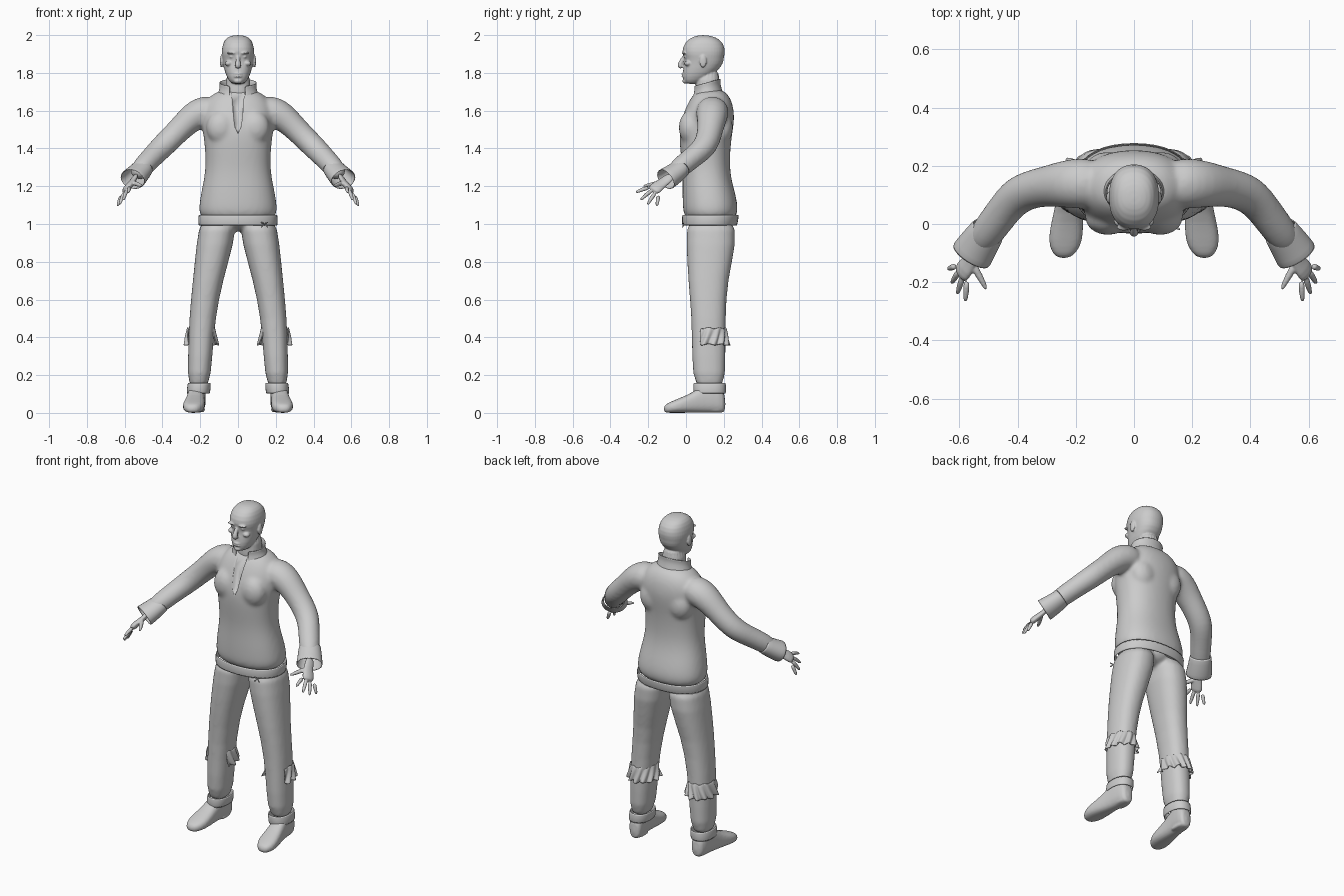
import bpy, bmesh
from math import sin, cos, pi, copysign, radians
from mathutils import Vector, Matrix

if "Cube" in bpy.data.objects:
    bpy.data.objects.remove(bpy.data.objects["Cube"])

GREY = (0.6, 0.6, 0.6, 1)
material = bpy.data.materials.new("plain grey")
material.use_nodes = True
material.diffuse_color = GREY
material.node_tree.nodes["Principled BSDF"].inputs["Base Color"].default_value = GREY
SIDES = {"left": 1, "right": -1}
UP = Vector((0, 0, 1))


def ring(center, across, along, power=2, count=20):
    """Superellipse ring around a centre, spanned by two vectors."""
    points = []
    for i in range(count):
        angle = 2 * pi * i / count
        u, v = (copysign(abs(f(angle)) ** (2 / power), f(angle)) for f in (cos, sin))
        points.append(Vector(center) + across * u + along * v)
    return points


def slices(rows, side=1, power=2.3):
    """Horizontal rings from height, half width, front, back and optional offset."""
    rings = []
    for z, width, front, back, *offset in rows:
        center = (side * sum(offset), (front + back) / 2, z)
        rings.append(ring(center, Vector((width, 0, 0)), Vector((0, (back - front) / 2, 0)), power))
    return rings


def tube(path, side=1, across=None, flat=1, count=14):
    """Rings along a path of positions and radii; flat scales the thickness."""
    points = [Vector((side * x, y, z)) for x, y, z, radius in path]
    rings = []
    for i, point in enumerate(points):
        tangent = (points[min(i + 1, len(points) - 1)] - points[max(i - 1, 0)]).normalized()
        wide = Vector((side * across[0], across[1], across[2])) if across else tangent.cross(UP)
        wide = (wide - tangent * wide.dot(tangent)).normalized()
        radius = path[i][-1]
        rings.append(ring(point, wide * radius, tangent.cross(wide) * radius * flat, count=count))
    return rings


def loft(bm, rings, closed=True, caps=True):
    rows = [[bm.verts.new(point) for point in points] for points in rings]
    count = len(rows[0])
    for lower, upper in zip(rows, rows[1:]):
        for i in range(count if closed else count - 1):
            j = (i + 1) % count
            bm.faces.new((lower[i], lower[j], upper[j], upper[i]))
    if caps:
        bm.faces.new(rows[0][::-1])
        bm.faces.new(rows[-1])


def ball(bm, center, radii):
    matrix = Matrix.Translation(center) @ Matrix.Diagonal((*radii, 1))
    bmesh.ops.create_uvsphere(bm, u_segments=16, v_segments=10, radius=1, matrix=matrix)


def finish(name, bm, voxel=0, blend=4, thickness=0, levels=1):
    """Make the object; voxel merges its overlapping pieces into one skin."""
    bmesh.ops.recalc_face_normals(bm, faces=bm.faces)
    for face in bm.faces:
        face.smooth = True
    mesh = bpy.data.meshes.new(name)
    bm.to_mesh(mesh)
    bm.free()
    mesh.materials.append(material)
    part = bpy.data.objects.new(name, mesh)
    bpy.context.collection.objects.link(part)
    if thickness:
        modifier = part.modifiers.new("thickness", "SOLIDIFY")
        modifier.thickness, modifier.offset = thickness, 0
    if levels:
        modifier = part.modifiers.new("round", "SUBSURF")
        modifier.levels = modifier.render_levels = levels
    if voxel:
        modifier = part.modifiers.new("merge", "REMESH")
        modifier.mode, modifier.voxel_size, modifier.use_smooth_shade = "VOXEL", voxel, True
        modifier = part.modifiers.new("blend", "SMOOTH")
        modifier.factor, modifier.iterations = 0.5, blend
    return part


def band(name, rings, closed=True):
    """Thin open strip of cloth."""
    bm = bmesh.new()
    loft(bm, rings, closed, caps=False)
    finish(name, bm, thickness=.006)


# Sweater: trunk, shoulder blades, chest and sleeves blended together
bm = bmesh.new()
loft(bm, slices([(1, .21, -.01, .27), (1.1, .21, -.02, .28), (1.2, .19, -.02, .25),
                 (1.3, .17, -.02, .23), (1.45, .18, -.04, .24), (1.55, .2, -.03, .26),
                 (1.65, .18, .01, .25), (1.72, .1, .06, .2)]))
for side in SIDES.values():
    loft(bm, tube([(.1, .14, 1.61, .09), (.22, .14, 1.59, .09), (.3, .13, 1.51, .07),
                   (.4, .11, 1.41, .07), (.46, .03, 1.35, .06), (.55, -.09, 1.25, .06)], side, flat=.95))
    for y in (.02, .19):
        ball(bm, (side * .09, y, 1.51), (.08, .06, .09))
sweater = finish("sweater", bm, voxel=.011, blend=7, levels=2)

# Long neck opening pressed into the sweater front
bm = bmesh.new()
edge = [(.035 * (i / 8) ** .4, 1.48 + .26 * i / 8) for i in range(9)]
edge += [(-x, z) for x, z in edge[:0:-1]]
loft(bm, [[Vector((x, depth + .7 * max(0, z - 1.5) ** 1.4, z)) for x, z in edge] for depth in (-.09, -.02)])
cutter = finish("neck_opening_cutter", bm, levels=0)
cutter.hide_render = True
cutter.hide_set(True)
modifier = sweater.modifiers.new("neck opening", "BOOLEAN")
modifier.object, modifier.operation, modifier.solver = cutter, "DIFFERENCE", "EXACT"

# Sweater hem with its drawcord bow
band("sweater_hem", slices([(.99, .21, -.02, .27), (1.05, .21, -.02, .28)]))
bm = bmesh.new()
for dx in (-.02, .02):
    for dz in (-.02, .01):
        loft(bm, tube([(.14, -.01, 1, .004), (.14 + dx, -.02, 1 + dz, .004)], across=(0, 1, 0), count=8))
finish("drawcord_bow", bm)

# Standing collar, open and lower at the front
rows = []
for rise, grow in ((-.03, .01), (0, 0), (.03, -.007), (.05, -.002)):
    row = []
    for degrees in range(-68, 249, 12):
        u, v = cos(radians(degrees)), sin(radians(degrees))
        row.append(Vector(((.1 + grow) * u, .11 + (.075 + grow) * v, 1.7 + rise + .02 * v)))
    rows.append(row)
band("collar", rows, closed=False)

# Head with neck and facial features
bm = bmesh.new()
loft(bm, slices([(1.74, .03, 0, .06), (1.76, .05, -.015, .1), (1.8, .07, -.02, .16), (1.85, .08, -.01, .2),
                 (1.88, .085, -.01, .2), (1.91, .09, -.025, .21), (1.96, .08, -.01, .2),
                 (1.99, .06, .03, .16), (2, .02, .07, .11)]))
loft(bm, slices([(1.6, .08, .05, .19), (1.7, .065, .05, .17), (1.83, .065, .05, .19)]))
loft(bm, tube([(0, 0, 1.9, .01), (0, -.02, 1.87, .011), (0, -.035, 1.84, .018), (0, -.02, 1.825, .016)],
              across=(1, 0, 0), count=10))
for z in (1.781, 1.794):
    ball(bm, (0, -.01, z), (.025, .015, .006))
ball(bm, (0, 0, 1.757), (.025, .02, .015))
for side in SIDES.values():
    ball(bm, (side * .035, -.01, 1.905), (.027, .014, .006))
    ball(bm, (side * .034, .003, 1.885), (.014, .015, .008))
    ball(bm, (side * .05, .01, 1.85), (.02, .02, .014))
    ball(bm, (side * .088, .09, 1.86), (.008, .02, .034))
finish("head", bm, voxel=.0045, blend=3)

for name, side in SIDES.items():
    # Sleeve cuff, flared and open
    band(name + "_cuff", tube([(.5, -.02, 1.3, .06), (.535, -.07, 1.26, .067), (.56, -.11, 1.235, .074)],
                              side, flat=.8))

    # Hand: palm, thumb and four fanned fingers
    bm = bmesh.new()
    knuckles = Vector((-.04, -.05, .04))
    loft(bm, tube([(.54, -.07, 1.26, .03), (.56, -.12, 1.22, .028), (.58, -.15, 1.2, .038),
                   (.6, -.18, 1.17, .038)], side, knuckles, flat=.5))
    loft(bm, tube([(.56, -.13, 1.22, .015), (.53, -.18, 1.21, .012), (.505, -.23, 1.2, .007)], side, knuckles))
    for i in range(4):
        t = i / 3
        base = Vector((.595, -.17, 1.172)) + knuckles * (.5 - t)
        tip = Vector((.58, -.27, 1.165)).lerp(Vector((.64, -.155, 1.09)), t)
        tip += Vector((.01, -.015, -.02)) * sin(pi * t)
        middle = base.lerp(tip, .5) + UP * .005
        loft(bm, tube([(*base, .013), (*middle, .011), (*tip, .008)], side, knuckles, count=10))
    finish(name + "_hand", bm, voxel=.004, blend=3)

    # Trouser leg hem
    band(name + "_trouser_hem", slices([(.1, .06, .04, .21, .21), (.16, .06, .04, .21, .205)], side))

    # Gathered band round the back of the knee
    rows = []
    for i in range(6):
        z, row = .45 - .018 * i, []
        for degrees in range(-28, 212, 4):
            angle = radians(degrees)
            ruffle = .003 * i + .002 * (i + 1) * sin(13 * angle + i)
            row.append(Vector((side * (.195 + (.07 + ruffle) * cos(angle)), .12 + (.09 + ruffle) * sin(angle),
                               z + .004 * cos(9 * angle))))
        rows.append(row)
    band(name + "_knee_band", rows, closed=False)

    # Shoe with a low heel, toe turned slightly outward
    bm = bmesh.new()
    rings = []
    for y, width, top in ((.21, .03, .09), (.18, .045, .16), (.1, .045, .16), (.04, .05, .11),
                          (-.03, .06, .08), (-.08, .055, .06), (-.12, .025, .04)):
        rings.append(ring((side * (.23 - y / 10), y, top / 2), Vector((width, 0, 0)), UP * top / 2, power=2.6))
    loft(bm, rings)
    loft(bm, slices([(0, .04, .09, .2, .21), (.03, .04, .09, .2, .21)], side, power=3))
    finish(name + "_shoe", bm, voxel=.006, blend=3)

# Trousers: both legs joined at the hips
bm = bmesh.new()
for side in SIDES.values():
    loft(bm, slices([(.11, .06, .04, .21, .21), (.3, .065, .03, .21, .2), (.5, .07, .03, .21, .19),
                     (.7, .08, .01, .22, .16), (.9, .1, 0, .27, .12), (1.05, .1, 0, .26, .1)], side))
ball(bm, (0, .13, 1.02), (.12, .11, .06))
finish("trousers", bm, voxel=.01, blend=6)
